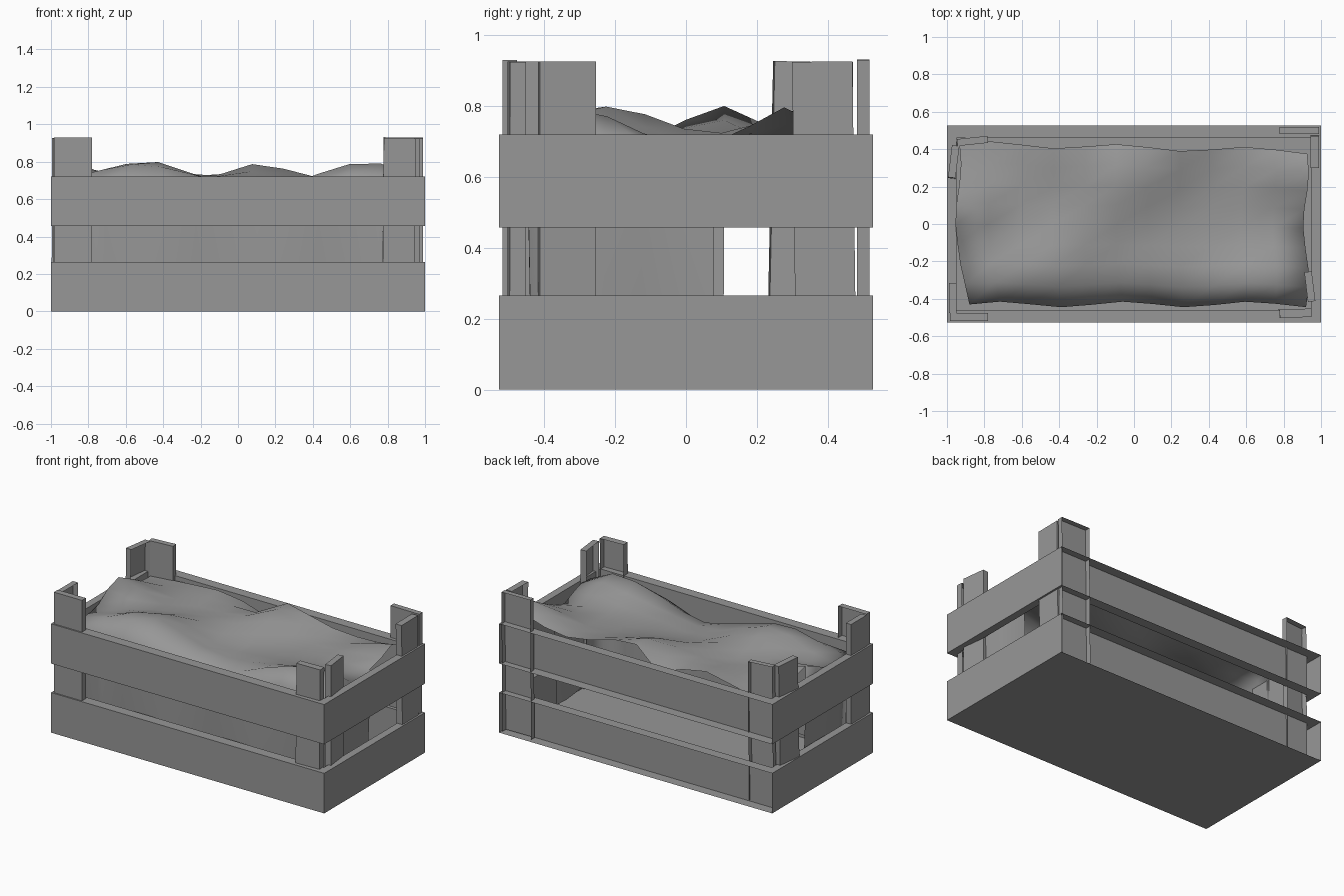
import bpy, bmesh
from math import exp, sin, radians
from mathutils import Matrix, Vector

if "Cube" in bpy.data.objects:
    bpy.data.objects.remove(bpy.data.objects["Cube"])

grey = bpy.data.materials.new("weathered_grey")
grey.diffuse_color = (.31, .31, .31, 1)
grey.use_nodes = True
grey.node_tree.nodes["Principled BSDF"].inputs["Base Color"].default_value = grey.diffuse_color


def finish(bm, name, smooth=False):
    me = bpy.data.meshes.new(name)
    bm.to_mesh(me)
    bm.free()
    me.materials.append(grey)
    ob = bpy.data.objects.new(name, me)
    bpy.context.collection.objects.link(ob)
    if smooth:
        for p in me.polygons:
            p.use_smooth = True
    return ob


# Slat frames: hollow rings whose outer back face is left open
def slat_ring(name, z0, z1, floor=False):
    bm = bmesh.new()

    def loop(x, y, z):
        return [bm.verts.new((sx * x, sy * y, z))
                for sx, sy in ((-1, -1), (1, -1), (1, 1), (-1, 1))]
    ob_, ot = loop(1, .527, z0), loop(1, .527, z1)
    ib, it = loop(.95, .46, z0), loop(.95, .46, z1)
    for i in range(4):
        j = (i + 1) % 4
        if i != 2:
            bm.faces.new((ob_[i], ob_[j], ot[j], ot[i]))
        bm.faces.new((ib[j], ib[i], it[i], it[j]))
        bm.faces.new((ot[i], ot[j], it[j], it[i]))
        bm.faces.new((ob_[j], ob_[i], ib[i], ib[j]))
    if floor:
        bm.faces.new(ib[::-1])
    return finish(bm, name)


slat_ring("lower_slats", 0, .265, floor=True)
slat_ring("upper_slats", .457, .72)


# Corner boards: thin capped uprights, open at the bottom and on one side
def board(name, x0, x1, y0, y1, open_side, turn=0, lean=0, top=.925):
    bm = bmesh.new()
    bmesh.ops.create_cube(bm, size=1)
    bm.normal_update()
    drop = [f for f in bm.faces
            if f.normal.dot(Vector(open_side)) > .9 or f.normal.z < -.9]
    bmesh.ops.delete(bm, geom=drop, context='FACES')
    z0 = .01
    m = (Matrix.Translation(((x0 + x1) / 2, (y0 + y1) / 2, (top + z0) / 2))
         @ Matrix.Rotation(radians(turn), 4, 'Z')
         @ Matrix.Rotation(radians(lean), 4, 'X' if open_side[0] else 'Y')
         @ Matrix.Diagonal((x1 - x0, y1 - y0, top - z0, 1)))
    bmesh.ops.transform(bm, matrix=m, verts=bm.verts)
    return finish(bm, name)


BACK, RIGHT, LEFT = (0, 1, 0), (1, 0, 0), (-1, 0, 0)
board("front_left_board", -.985, -.78, -.518, -.477, BACK, 0, 0, .93)
board("front_left_side_board", -.988, -.95, -.475, -.315, RIGHT)
board("front_right_board", .775, .945, -.50, -.455, BACK, 2, .5)
board("front_right_side_board", .92, .96, -.415, -.255, LEFT, 7)
board("back_right_board", .775, .985, .482, .518, BACK, 0, .5, .93)
board("back_right_side_board", .945, .988, .305, .475, LEFT, 0, .7)
board("back_left_board", -.95, -.785, .425, .462, BACK, 6, .5)
board("back_left_side_board", -.985, -.945, .238, .41, RIGHT, -7, -1.2)


# Rumpled filling: bumps as (x, y, height, x radius, y radius)
BUMPS = [(-.45, -.27, .085, .27, .2), (.66, -.34, .105, .26, .17),
         (-.95, .1, .11, .25, .15), (.08, .42, .085, .17, .2),
         (.9, .28, .11, .18, .12), (.86, -.2, .05, .12, .14),
         (0, -.1, -.03, .2, .2), (-.42, .38, .05, .25, .18),
         (-.1, .44, -.08, .12, .1), (.14, -.42, -.08, .16, .12)]


def height(x, y):
    z = .69 + sum(h * exp(-((x - a) / r) ** 2 - ((y - b) / s) ** 2)
                  for a, b, h, r, s in BUMPS)
    across = (y - .05) * .8 - (x + .2) * .6
    return z + .04 * exp(-(across / .14) ** 2)


NX, NY, SIDE = 11, 8, 5
bm = bmesh.new()
grid = []
for i in range(NX + 1):
    col = []
    for j in range(NY + 1):
        u, v = i / NX, j / NY
        y = -.43 + v * (.86 - .04 * u) + .015 * sin(u * 17) * abs(2 * v - 1)
        x = -.94 + u * 1.86 + .015 * sin(v * 9) * abs(2 * u - 1)
        x += .06 * (1 - u) * max(0, 1 - v * 5)
        z = height(x, y)
        if j == 0:
            z -= .06
        elif i == NX and j < SIDE:
            z -= .03
        col.append(bm.verts.new((x, y, z)))
    grid.append(col)
for i in range(NX):
    for j in range(NY):
        bm.faces.new((grid[i][j], grid[i + 1][j],
                      grid[i + 1][j + 1], grid[i][j + 1]))

# Hanging sides of the filling along the left end, front and right end
rim = ([grid[0][j] for j in range(SIDE, 0, -1)]
       + [grid[i][0] for i in range(NX + 1)]
       + [grid[NX][j] for j in range(1, SIDE + 1)])
prev = rim
for z, grow in ((.5, 1.0), (.26, .99), (.04, .98)):
    row = [bm.verts.new((v.co.x * grow, v.co.y * grow, z)) for v in rim]
    for k in range(len(rim) - 1):
        bm.faces.new((row[k], row[k + 1], prev[k + 1], prev[k]))
    prev = row
finish(bm, "filling", smooth=True)
